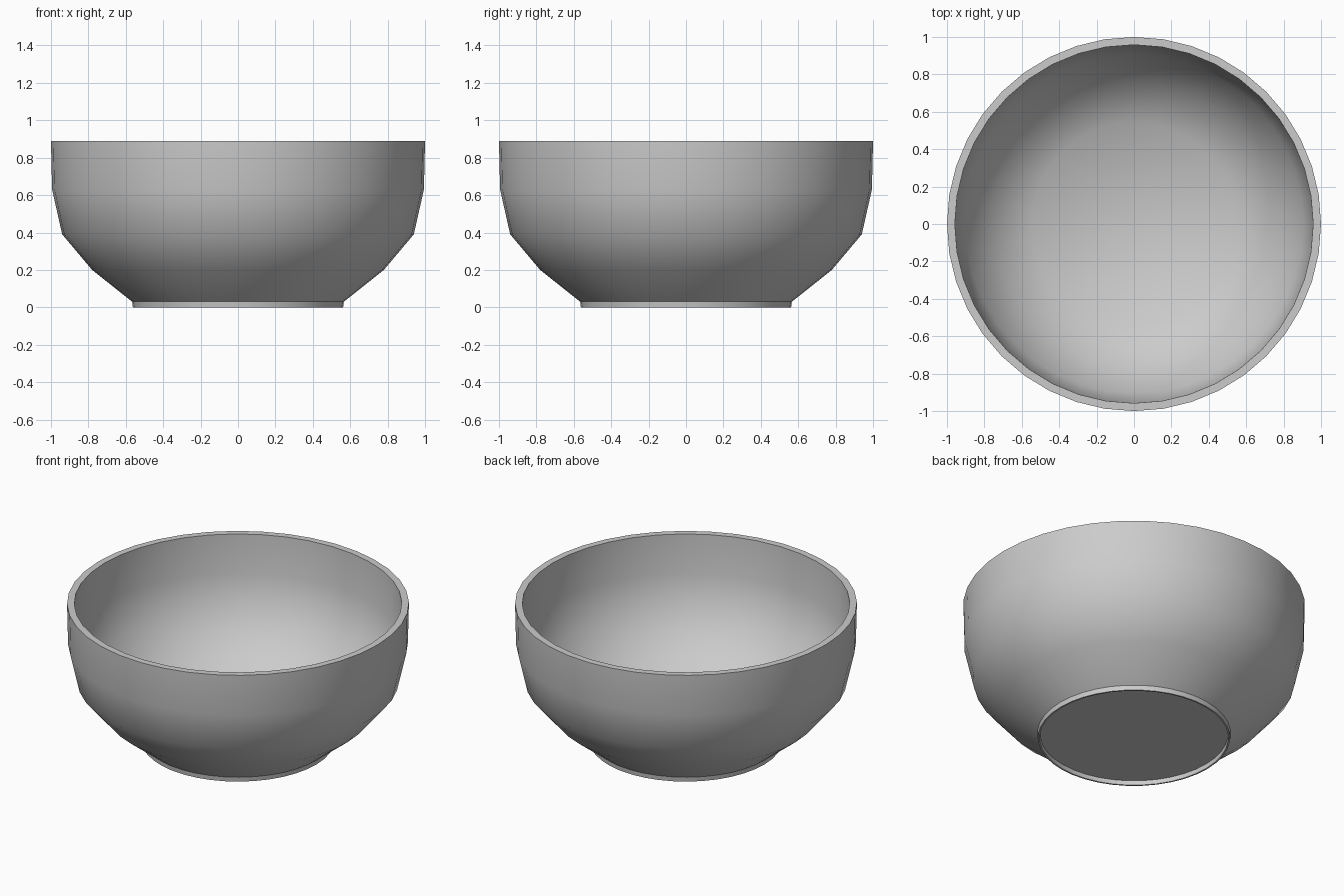
import bpy, bmesh, math

if "Cube" in bpy.data.objects:
    bpy.data.objects.remove(bpy.data.objects["Cube"])

SIDES = 40

# Bowl cross-section (radius, height): underside, foot ring, outer wall, rim, inner wall, floor
profile = [
    (0.55, 0.028), (0.552, 0.0), (0.562, 0.0), (0.566, 0.03),
    (0.78, 0.20), (0.94, 0.39), (0.994, 0.63), (1.0, 0.89),
    (0.958, 0.89), (0.953, 0.64), (0.905, 0.41), (0.755, 0.23), (0.545, 0.066),
]

bm = bmesh.new()
rings = []
for r, z in profile:
    ring = []
    for i in range(SIDES):
        a = 2 * math.pi * i / SIDES
        ring.append(bm.verts.new((r * math.cos(a), r * math.sin(a), z)))
    rings.append(ring)

# Walls between neighbouring rings
for low, high in zip(rings, rings[1:]):
    for i in range(SIDES):
        j = (i + 1) % SIDES
        bm.faces.new((low[i], low[j], high[j], high[i]))

# Recessed underside and inner floor
bm.faces.new(rings[0][::-1])
bm.faces.new(rings[-1])
bmesh.ops.recalc_face_normals(bm, faces=bm.faces[:])

mesh = bpy.data.meshes.new("bowl")
bm.to_mesh(mesh)
bm.free()
bowl = bpy.data.objects.new("bowl", mesh)
bpy.context.collection.objects.link(bowl)

# Smooth walls, crisp rim and foot
bpy.context.view_layer.objects.active = bowl
bowl.select_set(True)
bpy.ops.object.shade_smooth_by_angle(angle=math.radians(41))
